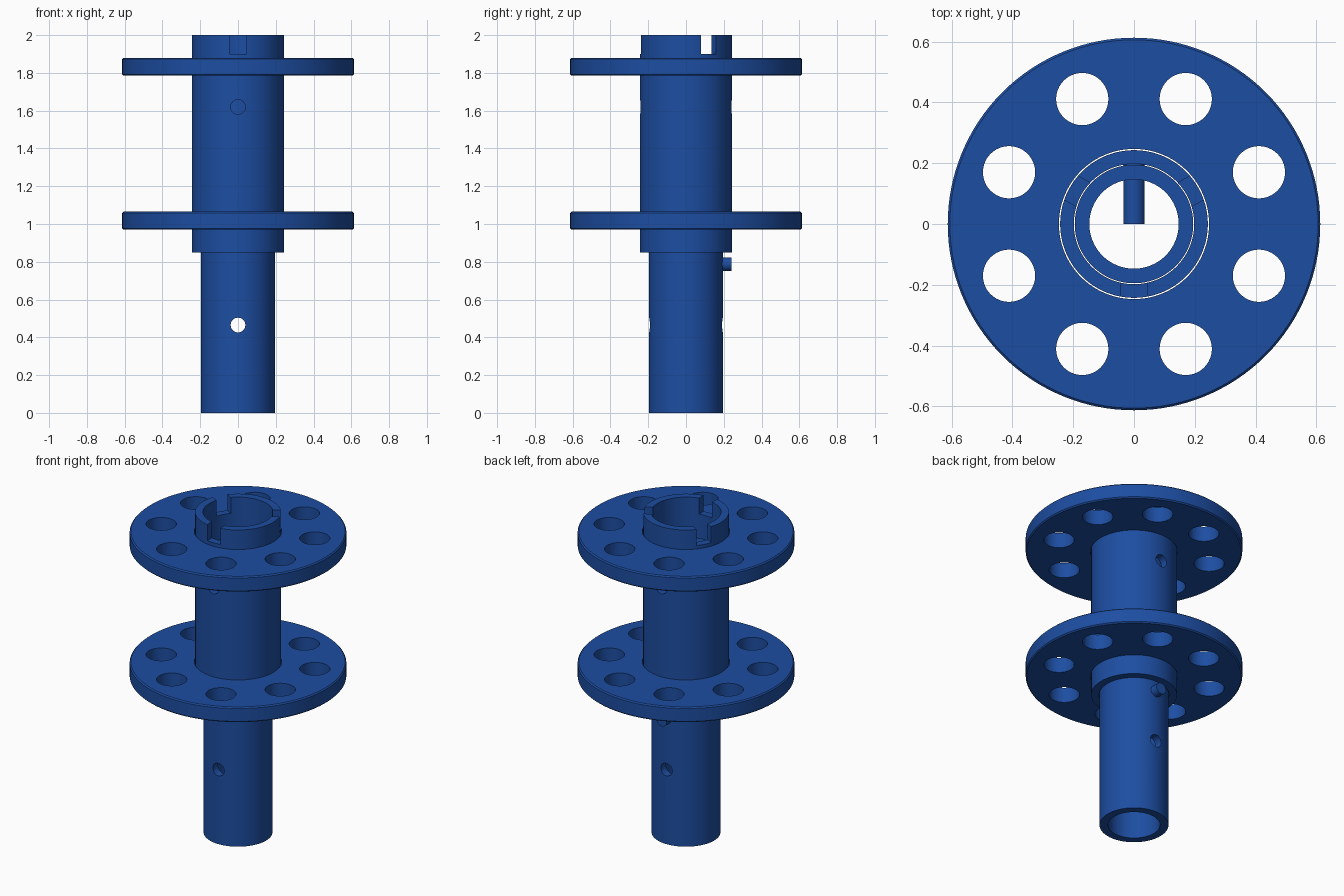
import bpy, bmesh, math
from mathutils import Matrix, Vector

if "Cube" in bpy.data.objects:
    bpy.data.objects.remove(bpy.data.objects["Cube"])

mat = bpy.data.materials.new("blue")
mat.diffuse_color = (0.012, 0.075, 0.36, 1)
mat.use_nodes = True
mat.node_tree.nodes["Principled BSDF"].inputs["Base Color"].default_value = mat.diffuse_color


def make(name, bm):
    bmesh.ops.recalc_face_normals(bm, faces=bm.faces)
    me = bpy.data.meshes.new(name)
    bm.to_mesh(me)
    bm.free()
    ob = bpy.data.objects.new(name, me)
    bpy.context.collection.objects.link(ob)
    me.materials.append(mat)
    return ob


def lathe(name, profile, seg=96):
    """Closed (r, z) profile revolved around z."""
    bm = bmesh.new()
    rings = [[bm.verts.new((r * math.cos(2 * math.pi * i / seg),
                            r * math.sin(2 * math.pi * i / seg), z))
              for i in range(seg)] for r, z in profile]
    for k, a in enumerate(rings):
        b = rings[(k + 1) % len(rings)]
        for i in range(seg):
            j = (i + 1) % seg
            bm.faces.new((a[i], a[j], b[j], b[i]))
    return make(name, bm)


def tube(name, ri, ro, z0, z1):
    return lathe(name, [(ri, z0), (ro, z0), (ro, z1), (ri, z1)])


def add_cyl(bm, p0, p1, r, seg=32):
    p0, p1 = Vector(p0), Vector(p1)
    rot = (p1 - p0).to_track_quat('Z', 'Y').to_matrix().to_4x4()
    bmesh.ops.create_cone(bm, cap_ends=True, segments=seg, radius1=r, radius2=r,
                          depth=(p1 - p0).length,
                          matrix=Matrix.Translation((p0 + p1) / 2) @ rot)


def cut(ob, bm):
    cutter = make("cutter", bm)
    cutter.hide_render = True
    mod = ob.modifiers.new("cut", 'BOOLEAN')
    mod.operation = 'DIFFERENCE'
    mod.solver = 'EXACT'
    mod.object = cutter
    bpy.context.view_layer.objects.active = ob
    bpy.ops.object.modifier_apply(modifier=mod.name)
    bpy.data.objects.remove(cutter)


def smooth(ob):
    bpy.ops.object.select_all(action='DESELECT')
    ob.select_set(True)
    bpy.context.view_layer.objects.active = ob
    bpy.ops.object.shade_smooth_by_angle(angle=math.radians(30))


# Inner tube with a cross hole near its lower end
inner = tube("inner_tube", 0.147, 0.195, 0, 1.75)
bm = bmesh.new()
add_cyl(bm, (0, -0.4, 0.465), (0, 0.4, 0.465), 0.039)
cut(inner, bm)
smooth(inner)

# Outer sleeve with a cross hole and three slots in the top rim
sleeve = tube("outer_sleeve", 0.198, 0.243, 0.85, 2.0)
bm = bmesh.new()
add_cyl(bm, (0, -0.4, 1.62), (0, 0.4, 1.62), 0.039)
for deg in (-90, 30, 150):
    bmesh.ops.create_cube(bm, size=1, matrix=Matrix.Rotation(math.radians(deg), 4, 'Z')
                          @ Matrix.Translation((0.24, 0, 2.0))
                          @ Matrix.Diagonal((0.2, 0.09, 0.2, 1)))
cut(sleeve, bm)
smooth(sleeve)

# Two flanges, each with a ring of eight holes
for name, z0, z1 in (("lower_flange", 0.97, 1.065), ("upper_flange", 1.785, 1.88)):
    c = 0.007
    fl = lathe(name, [(0.247, z0), (0.613 - c, z0), (0.613, z0 + c),
                      (0.613, z1 - c), (0.613 - c, z1), (0.247, z1)], 128)
    bm = bmesh.new()
    for k in range(8):
        a = math.radians(22.5 + 45 * k)
        x, y = 0.445 * math.cos(a), 0.445 * math.sin(a)
        add_cyl(bm, (x, y, z0 - 0.1), (x, y, z1 + 0.1), 0.086, 48)
    cut(fl, bm)
    smooth(fl)

# Locking pin through the back wall of the inner tube
bm = bmesh.new()
add_cyl(bm, (0, 0, 0.787), (0, 0.24, 0.787), 0.035)
smooth(make("locking_pin", bm))
